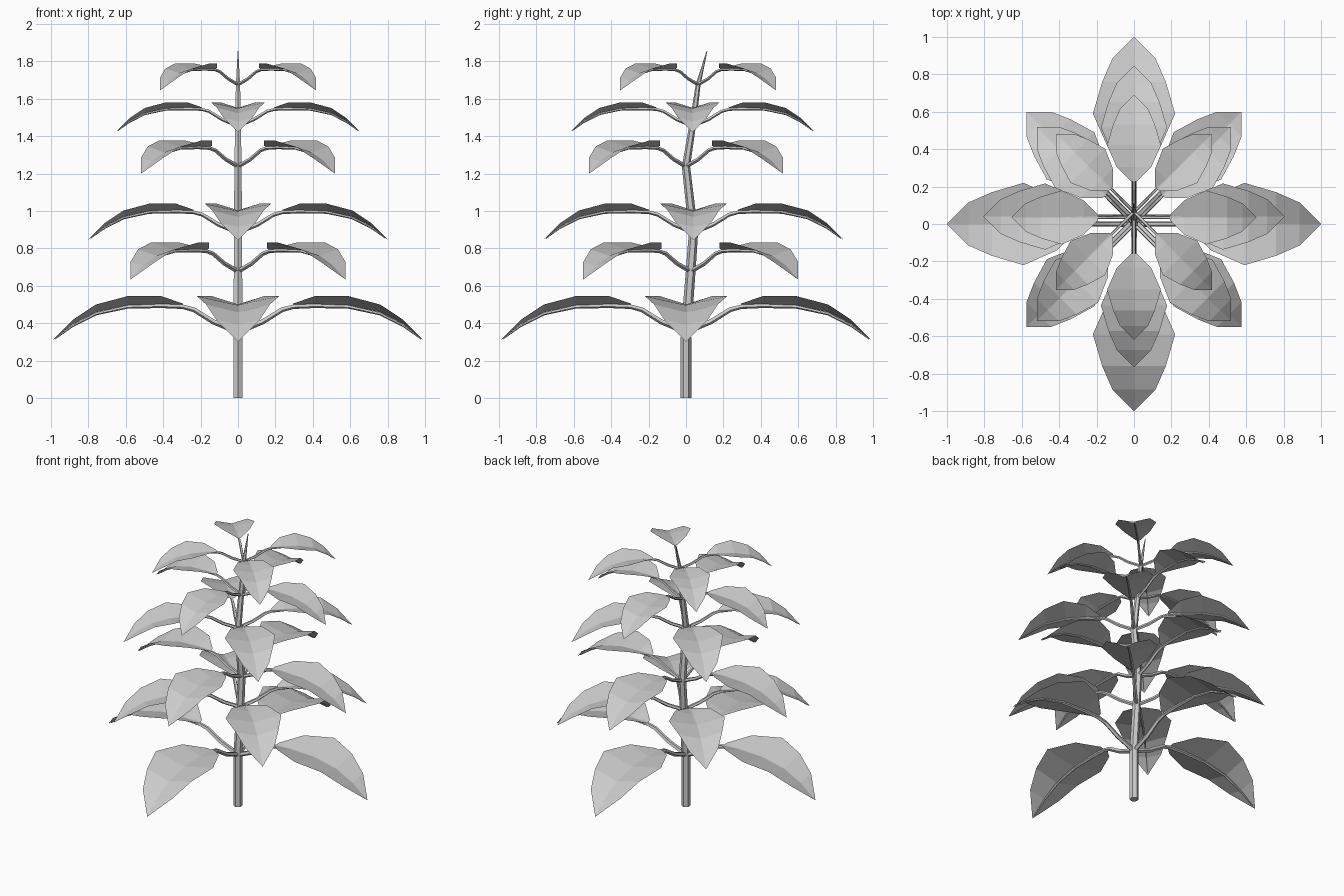
import bpy, bmesh, math
from mathutils import Vector, Matrix

if "Cube" in bpy.data.objects:
    bpy.data.objects.remove(bpy.data.objects["Cube"])


def tube(bm, path, radii, sides, spin=0.0):
    """Sweep a polygon along a path, capped at both ends."""
    pts = [Vector(p) for p in path]
    rings = []
    for i, p in enumerate(pts):
        t = (pts[min(i + 1, len(pts) - 1)] - pts[max(i - 1, 0)]).normalized()
        u = (Vector((0, 1, 0)) if abs(t.y) < 0.8 else Vector((1, 0, 0))).cross(t).normalized()
        v = t.cross(u)
        ring = []
        for k in range(sides):
            a = spin + k * math.tau / sides
            ring.append(bm.verts.new(p + radii[i] * (u * math.cos(a) + v * math.sin(a))))
        rings.append(ring)
    for a, b in zip(rings, rings[1:]):
        for k in range(sides):
            n = (k + 1) % sides
            bm.faces.new((a[k], a[n], b[n], b[k]))
    bm.faces.new(rings[0][::-1])
    bm.faces.new(rings[-1])


def make_mesh(name, bm):
    me = bpy.data.meshes.new(name)
    bm.to_mesh(me)
    bm.free()
    return me


def add(name, me, matrix=Matrix()):
    ob = bpy.data.objects.new(name, me)
    ob.matrix_world = matrix
    bpy.context.collection.objects.link(ob)
    return ob


# Whorls: stem offset y, stem height z, leaf scale, turn in degrees
tiers = [
    (0.00, 0.355, 1.000, 0),
    (0.025, 0.677, 0.813, 45),
    (0.04, 0.886, 0.805, 0),
    (0.00, 1.238, 0.735, 45),
    (0.035, 1.456, 0.655, 0),
    (0.065, 1.676, 0.590, 45),
]

# Main stem, bending through the whorl nodes
bm = bmesh.new()
path = [(0, 0, 0)] + [(0, y, z) for y, z, s, a in tiers] + [(0, 0.112, 1.855)]
tube(bm, path, [0.029, 0.028, 0.026, 0.025, 0.022, 0.018, 0.013, 0.002], 6, math.pi / 6)
add("stem", make_mesh("stem", bm))

# Leaf blade stations: distance out, half width, midrib z, edge z (from node)
stations = [
    (0.295, 0.025, 0.142, 0.150),
    (0.41, 0.14, 0.146, 0.190),
    (0.59, 0.22, 0.141, 0.190),
    (0.76, 0.17, 0.103, 0.145),
    (0.885, 0.115, 0.038, 0.062),
]
bm = bmesh.new()
rows = [[bm.verts.new((r, w, e)), bm.verts.new((r, 0, m)), bm.verts.new((r, -w, e))]
        for r, w, m, e in stations]
tip = bm.verts.new((1.0, 0, -0.053))
for a, b in zip(rows, rows[1:]):
    for k in (0, 1):
        bm.faces.new((a[k], a[k + 1], b[k + 1], b[k]))
for k in (0, 1):
    bm.faces.new((rows[-1][k], rows[-1][k + 1], tip))
leaf_mesh = make_mesh("leaf", bm)

# Leaf stalk: rises from the stem and runs under the midrib
bm = bmesh.new()
path = [(0, 0, 0), (0.13, 0, 0.053), (0.235, 0, 0.118)]
path += [(r, 0, m - 0.008) for r, w, m, e in stations] + [(0.98, 0, -0.04)]
tube(bm, path, [0.016, 0.015, 0.014, 0.013, 0.012, 0.010, 0.008, 0.006, 0.003], 5)
stalk_mesh = make_mesh("leaf_stalk", bm)

# Four leaves per whorl
for i, (y, z, s, turn) in enumerate(tiers, 1):
    for k in range(4):
        mat = (Matrix.Translation((0, y, z))
               @ Matrix.Rotation(math.radians(turn + 90 * k), 4, 'Z')
               @ Matrix.Scale(s, 4))
        add(f"leaf_{i}_{k + 1}", leaf_mesh, mat)
        add(f"leaf_stalk_{i}_{k + 1}", stalk_mesh, mat)
